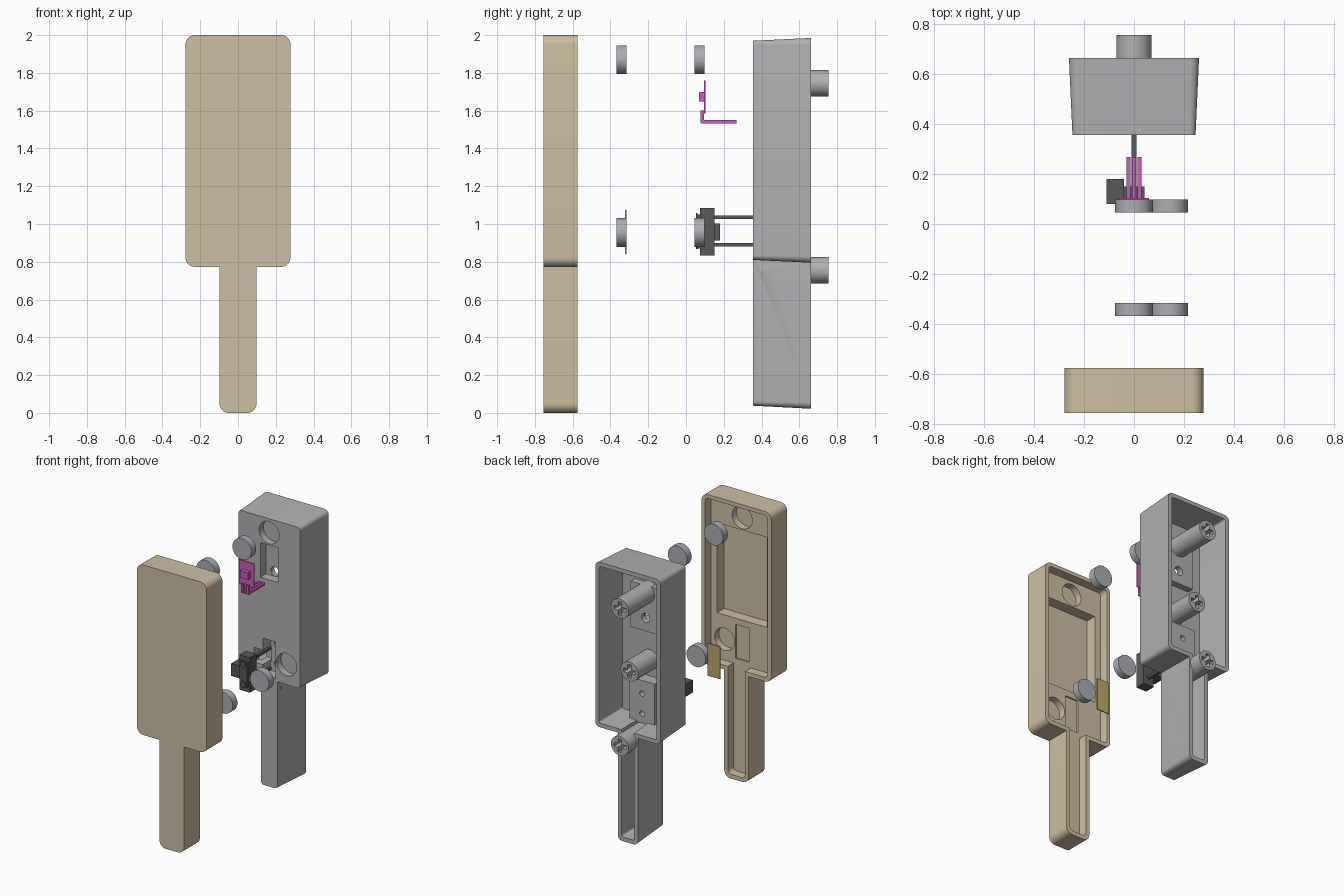
import bpy
import bmesh
import math
from mathutils import Matrix, Vector

if "Cube" in bpy.data.objects:
    bpy.data.objects.remove(bpy.data.objects["Cube"], do_unlink=True)


def material(name, rgb):
    m = bpy.data.materials.new(name)
    m.use_nodes = True
    m.diffuse_color = (*rgb, 1)
    m.node_tree.nodes["Principled BSDF"].inputs["Base Color"].default_value = (*rgb, 1)
    return m


TAN = material("tan plastic", (0.62, 0.52, 0.37))
GREY = material("grey plastic", (0.44, 0.44, 0.45))
STEEL = material("magnet steel", (0.41, 0.42, 0.45))
DARK = material("dark switch plastic", (0.10, 0.10, 0.10))
PINK = material("pink board", (0.60, 0.11, 0.49))
GOLD = material("brass", (0.50, 0.39, 0.14))


def finish(name, bm, mat):
    bmesh.ops.recalc_face_normals(bm, faces=bm.faces)
    mesh = bpy.data.meshes.new(name)
    bm.to_mesh(mesh)
    bm.free()
    mesh.materials.append(mat)
    ob = bpy.data.objects.new(name, mesh)
    bpy.context.collection.objects.link(ob)
    return ob


def box(name, x, y, z, mat):
    """Box from (min, max) pairs."""
    bm = bmesh.new()
    bmesh.ops.create_cube(bm, size=1)
    for v in bm.verts:
        v.co = [(a + b) / 2 + c * (b - a) for (a, b), c in zip((x, y, z), v.co)]
    return finish(name, bm, mat)


def rod(name, x, z, r, y0, y1, mat, sides=48):
    """Cylinder along y."""
    bm = bmesh.new()
    turn = Matrix.Translation((x, (y0 + y1) / 2, z)) @ Matrix.Rotation(math.pi / 2, 4, 'X')
    bmesh.ops.create_cone(bm, cap_ends=True, segments=sides, radius1=r, radius2=r,
                          depth=y1 - y0, matrix=turn)
    return finish(name, bm, mat)


def paddle(body, handle, bottom, shoulder, top, r):
    """Outline in x, z: wide body over a narrow handle, outer corners rounded."""
    corners = [(handle, bottom, r), (handle, shoulder, 0), (body, shoulder, r), (body, top, r)]
    corners += [(-x, z, q) for x, z, q in reversed(corners)]
    pts = []
    for i, (x, z, q) in enumerate(corners):
        p = Vector((x, z))
        if not q:
            pts.append(p)
            continue
        a = (Vector(corners[i - 1][:2]) - p).normalized() * q
        b = (Vector(corners[(i + 1) % len(corners)][:2]) - p).normalized() * q
        for k in range(9):
            t = k / 8 * math.pi / 2
            pts.append(p + a * (1 - math.sin(t)) + b * (1 - math.cos(t)))
    return pts


def loft(name, front, y0, back, y1, mat):
    bm = bmesh.new()
    f = [bm.verts.new((p.x, y0, p.y)) for p in front]
    b = [bm.verts.new((p.x, y1, p.y)) for p in back]
    bm.faces.new(f)
    bm.faces.new(b[::-1])
    for i in range(len(f)):
        bm.faces.new((f[i - 1], f[i], b[i], b[i - 1]))
    return finish(name, bm, mat)


def combine(target, tool, op):
    mod = target.modifiers.new("join", 'BOOLEAN')
    mod.operation, mod.solver, mod.object = op, 'EXACT', tool
    bpy.context.view_layer.update()
    graph = bpy.context.evaluated_depsgraph_get()
    mesh = bpy.data.meshes.new_from_object(target.evaluated_get(graph))
    target.modifiers.clear()
    target.data = mesh
    bpy.data.objects.remove(tool, do_unlink=True)


def smooth(ob):
    bpy.ops.object.select_all(action='DESELECT')
    ob.select_set(True)
    bpy.context.view_layer.objects.active = ob
    bpy.ops.object.shade_smooth_by_angle(angle=math.radians(30))


MAGNETS = {"upper": (0, 1.87), "lower": (0.14, 0.955)}

# Front cover: tray with battery pocket, magnet seats and contact seat
cover = loft("front_cover", paddle(0.278, 0.098, 0, 0.773, 2, 0.05), -0.755,
             paddle(0.278, 0.098, 0, 0.773, 2, 0.05), -0.575, TAN)
inner = paddle(0.25, 0.068, 0.03, 0.803, 1.972, 0.028)
cuts = [loft("cut", inner, -0.64, inner, -0.5, TAN),
        box("cut", (-0.2, 0.2), (-0.72, -0.6), (1.13, 1.78), TAN),
        box("cut", (-0.054, 0.054), (-0.652, -0.6), (0.84, 1.085), TAN)]
cuts += [rod("cut", x, z, 0.08, -0.69, -0.6, TAN) for x, z in MAGNETS.values()]
for c in cuts:
    combine(cover, c, 'DIFFERENCE')

# Rear housing: drafted shell, open at the back
housing = loft("rear_housing", paddle(0.246, 0.065, 0.038, 0.81, 1.97, 0.025), 0.355,
               paddle(0.26, 0.08, 0.022, 0.795, 1.985, 0.035), 0.663, GREY)
combine(housing, loft("cut", paddle(0.218, 0.04, 0.066, 0.838, 1.942, 0.012), 0.413,
                      paddle(0.232, 0.052, 0.05, 0.823, 1.957, 0.015), 0.70, GREY), 'DIFFERENCE')

# Inner blocks behind the board and the switch, and screw bosses
BOSSES = ((1.745, 0.755), (1.25, 0.645), (0.755, 0.755))
solids = [box("block", (-0.12, 0.12), (0.39, 0.46), (1.47, 1.8), GREY),
          box("block", (-0.1, 0.1), (0.39, 0.5), (0.82, 1.13), GREY)]
solids += [rod("boss", 0, z, 0.07, 0.395, end, GREY) for z, end in BOSSES]
for s in solids:
    combine(housing, s, 'UNION')

# Seats, wire holes and cross slots
cuts = [box("cut", (-0.07, 0.07), (0.3, 0.42), (1.53, 1.78), GREY),
        rod("cut", 0, 1.565, 0.033, 0.3, 0.6, GREY, 24),
        box("cut", (-0.05, 0.05), (0.3, 0.44), (0.832, 1.095), GREY),
        box("cut", (-0.12, -0.04), (0.3, 0.47), (0.905, 1.01), GREY)]
cuts += [rod("cut", 0, z, 0.02, 0.3, 0.6, GREY, 24) for z in (0.89, 1.035)]
cuts += [rod("cut", x, z, 0.08, 0.3, 0.405, GREY) for x, z in MAGNETS.values()]
for z, end in BOSSES:
    cuts.append(box("cut", (-0.048, 0.048), (end - 0.08, end + 0.02), (z - 0.014, z + 0.014), GREY))
    cuts.append(box("cut", (-0.014, 0.014), (end - 0.08, end + 0.02), (z - 0.048, z + 0.048), GREY))
for c in cuts:
    combine(housing, c, 'DIFFERENCE')
smooth(cover)
smooth(housing)

# Two pairs of disc magnets
for side, y in (("front", -0.368), ("rear", 0.045)):
    for level, (x, z) in MAGNETS.items():
        smooth(rod(f"{side}_{level}_magnet", x, z, 0.076, y, y + 0.053, STEEL))

# Brass contact plate
box("contact_plate", (-0.05, 0.05), (-0.324, -0.316), (0.84, 1.075), GOLD)

# Light board with chip, pin holder and bent pins
box("light_board", (-0.06, 0.06), (0.095, 0.103), (1.585, 1.76), PINK)
box("light_chip", (-0.032, 0.032), (0.068, 0.097), (1.648, 1.698), PINK)
for i, x in enumerate((-0.022, 0, 0.022)):
    box(f"pin_foot_{i}", (x - 0.008, x + 0.008), (0.077, 0.094), (1.535, 1.6), PINK)
    box(f"pin_{i}", (x - 0.008, x + 0.008), (0.08, 0.267), (1.533, 1.55), PINK)

# Switch with side arm, front plate, rivets and wire legs
box("switch_body", (-0.042, 0.042), (0.075, 0.15), (0.833, 1.085), DARK)
box("switch_arm", (-0.11, -0.04), (0.08, 0.18), (0.912, 1.002), DARK)
box("switch_front_plate", (-0.03, 0.03), (0.06, 0.077), (0.87, 1.05), DARK)
for name, z in (("lower", 0.89), ("upper", 1.035)):
    smooth(rod(f"switch_{name}_rivet", 0, z, 0.022, 0.052, 0.062, DARK, 20))
    box(f"switch_{name}_leg", (-0.01, 0.01), (0.145, 0.365), (z - 0.009, z + 0.009), DARK)
